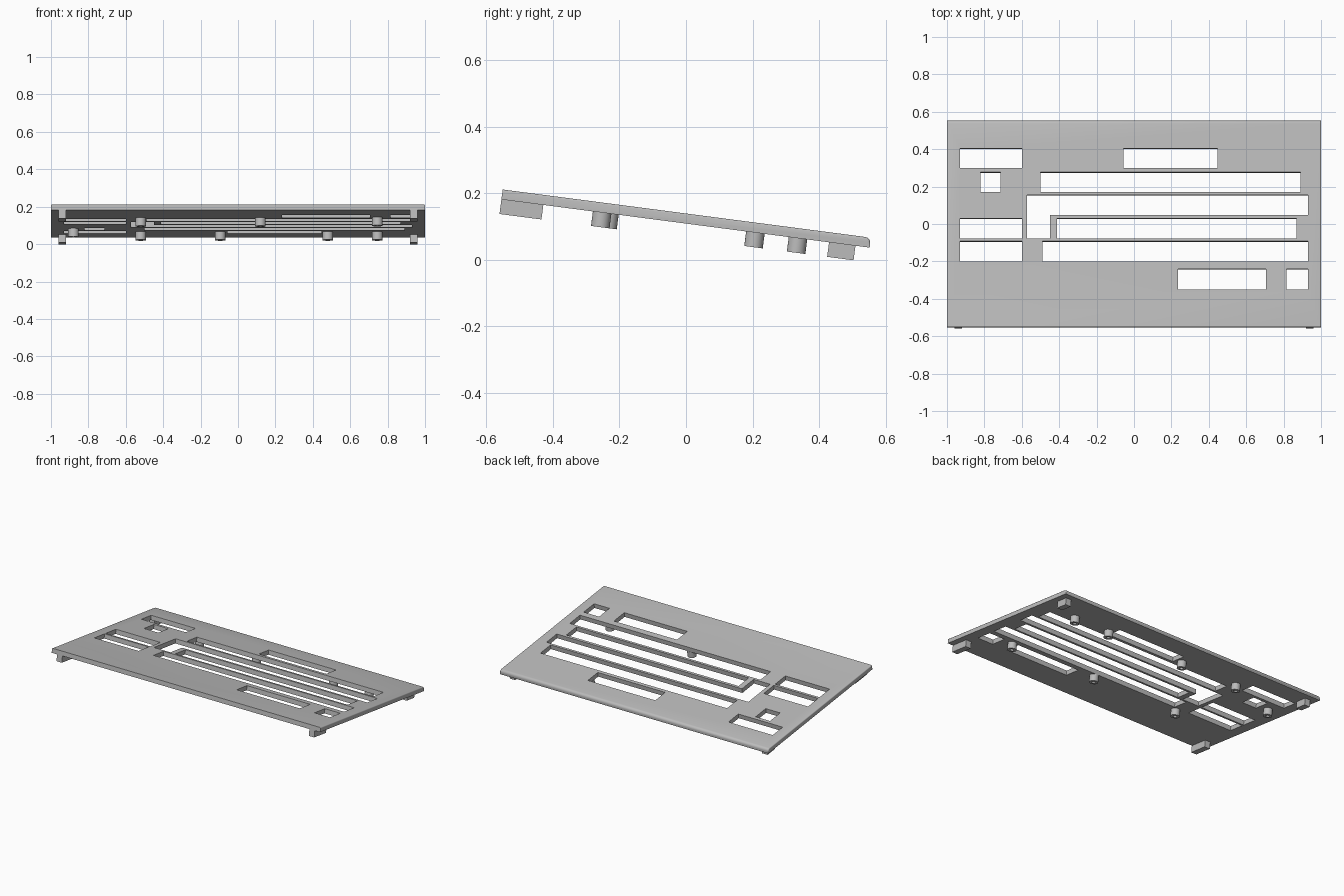
import bpy, bmesh, math
from mathutils import Matrix

if "Cube" in bpy.data.objects:
    bpy.data.objects.remove(bpy.data.objects["Cube"])

THICK = 0.03
DROP = 0.044          # how far posts and feet hang below the plate
SLOPE = math.radians(-7.45)
TILT = Matrix.Translation((0, 0, 0.139)) @ Matrix.Rotation(SLOPE, 4, 'X')
COS = math.cos(SLOPE)

grey = bpy.data.materials.new("plate grey")
grey.use_nodes = True
colour = (0.5, 0.5, 0.5, 1)
grey.diffuse_color = colour
grey.node_tree.nodes["Principled BSDF"].inputs["Base Color"].default_value = colour


def make_object(name, bm):
    """Turn a bmesh into a tilted grey object."""
    bmesh.ops.recalc_face_normals(bm, faces=bm.faces)
    mesh = bpy.data.meshes.new(name)
    bm.to_mesh(mesh)
    bm.free()
    mesh.materials.append(grey)
    obj = bpy.data.objects.new(name, mesh)
    bpy.context.collection.objects.link(obj)
    obj.matrix_world = TILT
    return obj


def prism(bm, outline, low, high):
    """Extrude a flat outline between two heights."""
    face = bm.faces.new([bm.verts.new((x, y, low)) for x, y in outline])
    top = bmesh.ops.extrude_face_region(bm, geom=[face])
    verts = [v for v in top["geom"] if isinstance(v, bmesh.types.BMVert)]
    bmesh.ops.translate(bm, verts=verts, vec=(0, 0, high - low))


def rect(x0, x1, y0, y1):
    return [(x0, y0), (x1, y0), (x1, y1), (x0, y1)]


# Plate: rounded rear edge, lightly rounded sides
bm = bmesh.new()
prism(bm, rect(-1, 1, -0.555, 0.56), -THICK, 0)
rear = [e for e in bm.edges if all(v.co.y > 0.5 and v.co.z > -0.01 for v in e.verts)]
bmesh.ops.bevel(bm, geom=rear, offset=0.018, segments=5, profile=0.5, affect='EDGES')
sides = [e for e in bm.edges if abs(e.verts[0].co.x - e.verts[1].co.x) < 1e-4
         and max(v.co.z for v in e.verts) > -0.02
         and abs(e.verts[0].co.y - e.verts[1].co.y) > 1e-4]
bmesh.ops.bevel(bm, geom=sides, offset=0.006, segments=3, profile=0.5, affect='EDGES')
plate = make_object("plate", bm)

# Key openings, row by row from rear to front
rows = {
    (0.30, 0.405): [(-0.93, -0.6), (-0.055, 0.447)],
    (0.17, 0.277): [(-0.82, -0.713), (-0.5, 0.89)],
    (-0.077, 0.03): [(-0.93, -0.6), (-0.413, 0.87)],
    (-0.2, -0.092): [(-0.93, -0.6), (-0.49, 0.93)],
    (-0.35, -0.24): [(0.235, 0.705), (0.815, 0.93)],
}
outlines = [rect(x0, x1, y0, y1) for (y0, y1), spans in rows.items() for x0, x1 in spans]
outlines.append([(-0.573, -0.077), (-0.45, -0.077), (-0.45, 0.047),
                 (0.93, 0.047), (0.93, 0.155), (-0.573, 0.155)])
bm = bmesh.new()
for outline in outlines:
    prism(bm, [(x, y / COS) for x, y in outline], -0.1, 0.1)
cutter = make_object("opening_cutter", bm)
cutter.hide_render = True

cut = plate.modifiers.new("openings", 'BOOLEAN')
cut.operation = 'DIFFERENCE'
cut.solver = 'EXACT'
cut.object = cutter
bpy.context.view_layer.objects.active = plate
bpy.ops.object.modifier_apply(modifier=cut.name)
bpy.data.objects.remove(cutter)


# Hollow screw posts under the plate
def post(name, x, y, radius=0.028, bore=0.012, sides=24):
    bm = bmesh.new()
    bottom = -THICK - DROP
    profile = [(radius, -THICK), (radius, bottom), (bore, bottom), (bore, -THICK)]
    rings = [[bm.verts.new((x + r * math.cos(a), y + r * math.sin(a), z))
              for a in (math.tau * i / sides for i in range(sides))] for r, z in profile]
    for k, ring in enumerate(rings):
        following = rings[(k + 1) % len(rings)]
        for i in range(sides):
            j = (i + 1) % sides
            bm.faces.new((ring[i], ring[j], following[j], following[i]))
    return make_object(name, bm)


rear_row = [(x, 0.343) for x in (-0.52, -0.095, 0.48, 0.745)]
front_row = [(-0.52, -0.228), (0.12, -0.228), (0.745, -0.25)]
posts = [post(f"screw_post_{i}", x, y)
         for i, (x, y) in enumerate(rear_row + front_row + [(-0.88, 0.214)], 1)]

# Four block feet
for side, label in ((1, "left"), (-1, "right")):
    for end, y0, y1 in (("front", -0.555, -0.428), ("rear", 0.437, 0.517)):
        bm = bmesh.new()
        prism(bm, rect(side * 0.94 - 0.02, side * 0.94 + 0.02, y0, y1),
              -THICK - DROP, -THICK)
        make_object(f"{end}_{label}_foot", bm)

# Smooth the rounded parts
bpy.ops.object.select_all(action='DESELECT')
for obj in [plate] + posts:
    obj.select_set(True)
bpy.ops.object.shade_smooth_by_angle(angle=math.radians(35))
